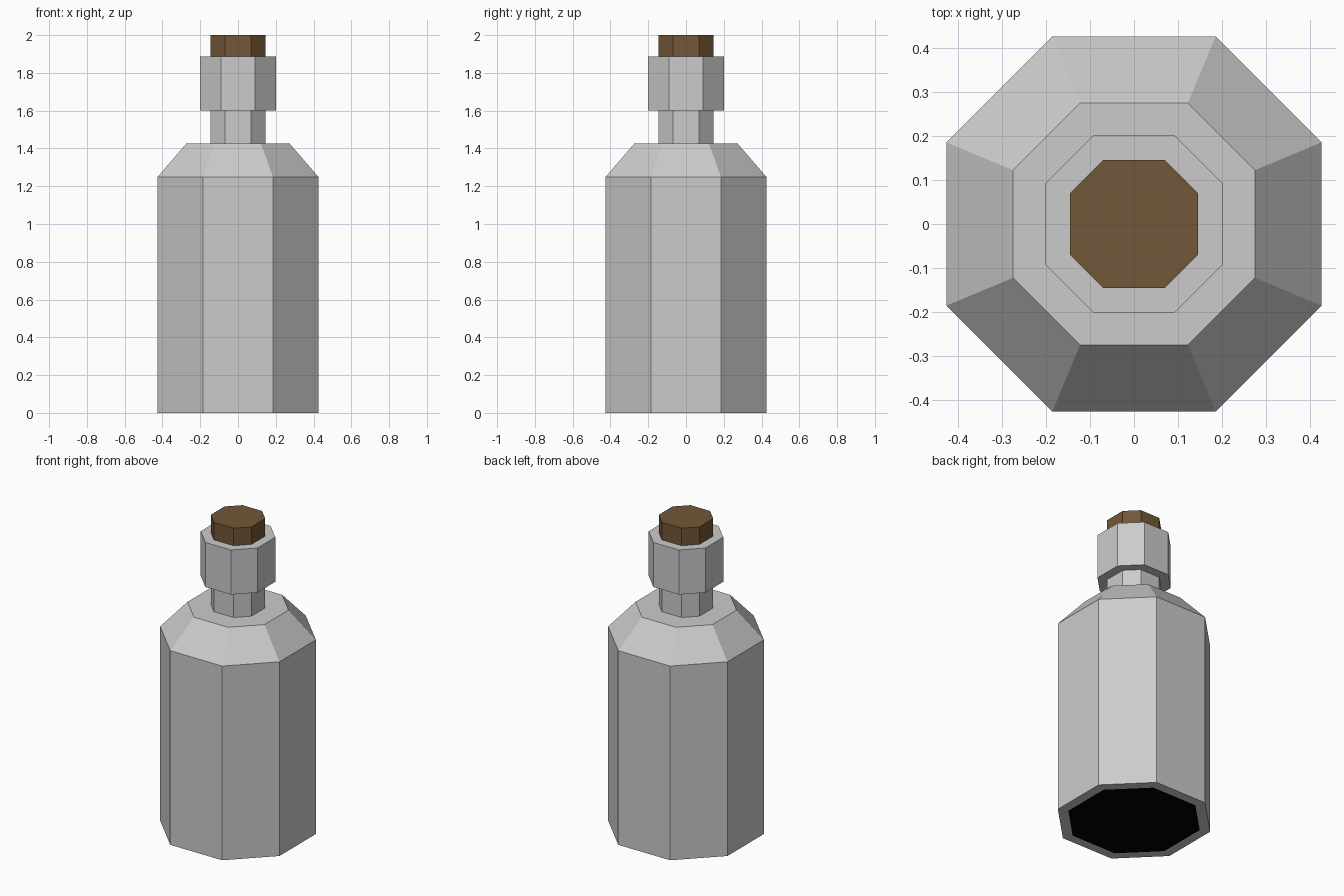
import bpy
import bmesh

if "Cube" in bpy.data.objects:
    bpy.data.objects.remove(bpy.data.objects["Cube"])


def octagon(a, h, z):
    """Eight corners: a = distance to flat sides, h = half length of a flat side."""
    return [(a, -h, z), (a, h, z), (h, a, z), (-h, a, z),
            (-a, h, z), (-a, -h, z), (-h, -a, z), (h, -a, z)]


def loft(name, profile, color=None, cap_bottom=True):
    """Join stacked octagons (a, h, z) from bottom to top and cap the ends."""
    bm = bmesh.new()
    rings = [[bm.verts.new(p) for p in octagon(*row)] for row in profile]
    for low, high in zip(rings, rings[1:]):
        for i in range(8):
            j = (i + 1) % 8
            bm.faces.new((low[i], low[j], high[j], high[i]))
    if cap_bottom:
        bm.faces.new(rings[0][::-1])
    if len(rings) > 1:
        bm.faces.new(rings[-1])
    mesh = bpy.data.meshes.new(name)
    bm.to_mesh(mesh)
    bm.free()
    obj = bpy.data.objects.new(name, mesh)
    bpy.context.collection.objects.link(obj)
    if color:
        mat = bpy.data.materials.new(name + "_colour")
        mat.diffuse_color = color
        mat.use_nodes = True
        mat.node_tree.nodes["Principled BSDF"].inputs["Base Color"].default_value = mat.diffuse_color
        mesh.materials.append(mat)
    return obj


# Glass: base rim, body, shoulder, neck and collar in one skin
loft("bottle", [
    (0.366, 0.16, 0.0),
    (0.425, 0.185, 0.0),
    (0.425, 0.185, 1.25),
    (0.274, 0.122, 1.425),
    (0.145, 0.07, 1.425),
    (0.145, 0.07, 1.60),
    (0.202, 0.091, 1.60),
    (0.202, 0.091, 1.887),
], cap_bottom=False)

# Dark panel filling the base rim
loft("base_panel", [(0.366, 0.16, 0.0)], (0.0, 0.0, 0.0, 1))

# Cork stopper
loft("cork", [(0.145, 0.07, 1.887), (0.145, 0.07, 2.0)], (0.17, 0.095, 0.04, 1))
